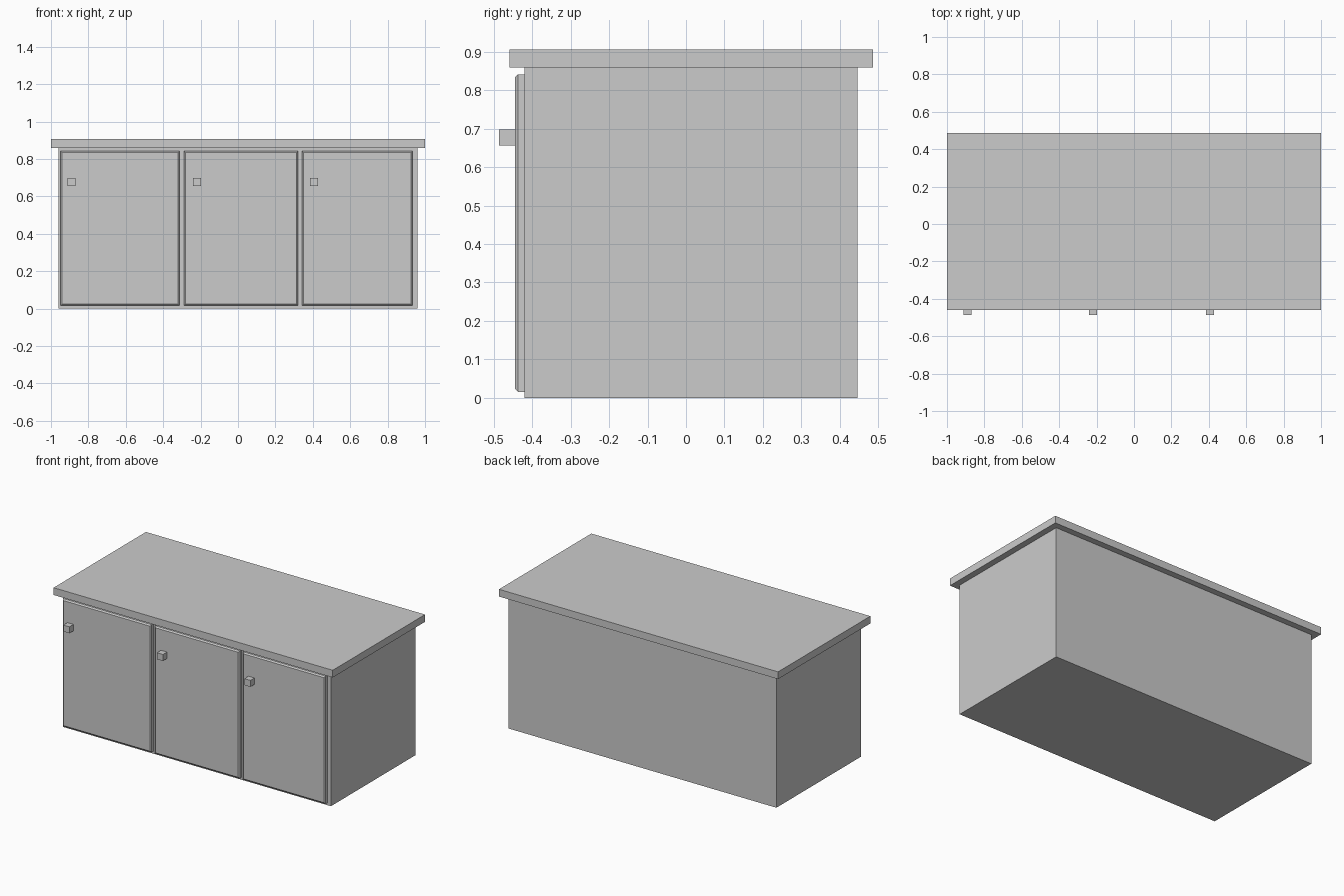
import bpy, bmesh

if "Cube" in bpy.data.objects:
    bpy.data.objects.remove(bpy.data.objects["Cube"])


def box(name, x, y, z, chamfer=0.0):
    """Box spanning the given ranges; optional chamfer around the front face."""
    bm = bmesh.new()
    bmesh.ops.create_cube(bm, size=1)
    for v in bm.verts:
        v.co = [r[0] if c < 0 else r[1] for c, r in zip(v.co, (x, y, z))]
    if chamfer:
        front = [e for e in bm.edges if all(abs(v.co.y - y[0]) < 1e-5 for v in e.verts)]
        bmesh.ops.bevel(bm, geom=front, offset=chamfer, segments=1,
                        profile=0.5, affect='EDGES')
    bmesh.ops.recalc_face_normals(bm, faces=bm.faces)
    mesh = bpy.data.meshes.new(name)
    bm.to_mesh(mesh)
    bm.free()
    obj = bpy.data.objects.new(name, mesh)
    bpy.context.collection.objects.link(obj)
    return obj


# Cabinet body and overhanging countertop
box("cabinet_body", (-0.96, 0.96), (-0.42, 0.446), (0, 0.859))
box("countertop", (-1, 1), (-0.459, 0.486), (0.859, 0.906))

# Doors with chamfered fronts, each with a square knob near its upper left
doors = [(-0.949, -0.313, -0.911), (-0.289, 0.32, -0.241), (0.342, 0.934, 0.386)]
for i, (left, right, knob) in enumerate(doors, 1):
    box(f"door_{i}", (left, right), (-0.444, -0.42), (0.015, 0.841), 0.008)
    box(f"knob_{i}", (knob, knob + 0.043), (-0.486, -0.444), (0.656, 0.698))
